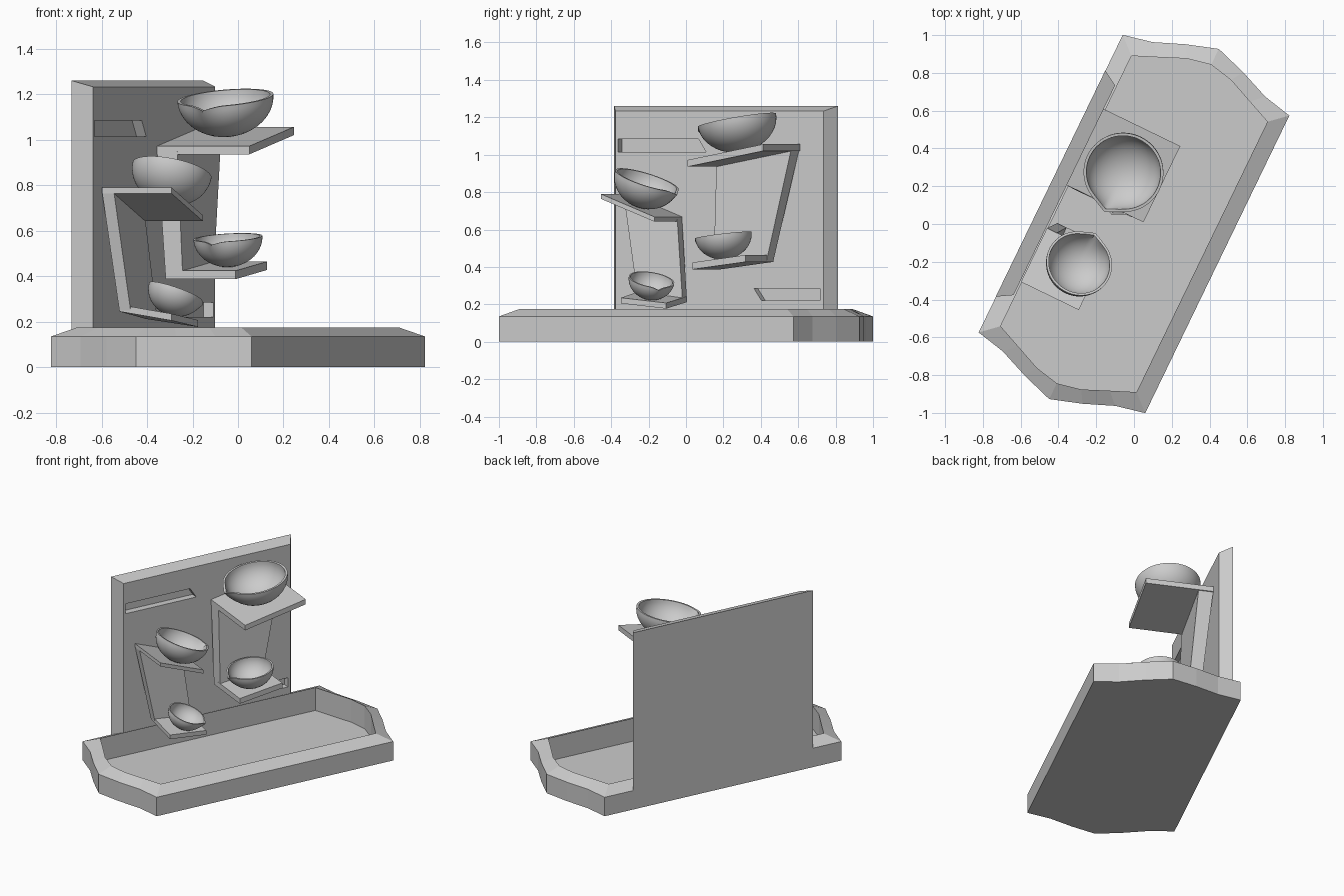
import bpy, bmesh, math
from mathutils import Vector, Matrix

if "Cube" in bpy.data.objects:
    bpy.data.objects.remove(bpy.data.objects["Cube"])

# Everything is built in a local frame (X = out from the wall, Y = along the wall), then turned
TURN = Matrix.Rotation(math.radians(-25.84), 4, 'Z')


def make(name, verts, faces, smooth=False):
    me = bpy.data.meshes.new(name)
    me.from_pydata([tuple(v) for v in verts], [], faces)
    bm = bmesh.new()
    bm.from_mesh(me)
    bmesh.ops.recalc_face_normals(bm, faces=bm.faces)
    bm.to_mesh(me)
    bm.free()
    ob = bpy.data.objects.new(name, me)
    bpy.context.collection.objects.link(ob)
    ob.matrix_world = TURN
    if smooth:
        bpy.ops.object.select_all(action='DESELECT')
        ob.select_set(True)
        bpy.context.view_layer.objects.active = ob
        bpy.ops.object.shade_smooth_by_angle(angle=math.radians(40))
    return ob


def loft(name, rings, smooth=False):
    """Skin a list of equal-length rings and cap both ends."""
    n = len(rings[0])
    verts = [p for ring in rings for p in ring]
    faces = [(k * n + i, k * n + (i + 1) % n, (k + 1) * n + (i + 1) % n, (k + 1) * n + i)
             for k in range(len(rings) - 1) for i in range(n)]
    faces += [tuple(range(n)), tuple(range(len(verts) - n, len(verts)))]
    return make(name, verts, faces, smooth)


# Tray with scalloped ends, sloping rim and sunken floor
def outline(half, z):
    end = [(-v, u) for v, u in reversed(half[1:])] + half
    return [(v, u, z) for v, u in end] + [(-v, -u, z) for v, u in end]


outer = [(0, 1.03), (.17, .975), (.33, .91), (.49, .875)]
inner = [(0, .937), (.13, .91), (.27, .85), (.40, .795)]
loft("tray", [outline(outer, 0), outline(outer, .135), outline(inner, .175), outline(inner, .012)])


# Back panel, bevelled toward the front
def rect(v, hw, z0, z1):
    return [(v, -hw, z0), (v, hw, z0), (v, hw, z1), (v, -hw, z1)]


panel = loft("back_panel", [rect(-.491, .665, .05, 1.26), rect(-.41, .617, .05, 1.233)])

# Two slots cut into the panel, each with one slanted end
slots = [[(-.602, 1.015), (-.08, 1.015), (-.125, 1.085), (-.602, 1.085)],
         [(.25, .22), (.598, .22), (.598, .285), (.205, .285)]]
for prof in slots:
    cutter = loft("slot_cutter", [[(v, u, z) for u, z in prof] for v in (-.457, -.35)])
    cutter.hide_render = True
    mod = panel.modifiers.new("slot", 'BOOLEAN')
    mod.operation, mod.solver, mod.object = 'DIFFERENCE', 'EXACT', cutter
    bpy.context.view_layer.objects.active = panel
    bpy.ops.object.modifier_apply(modifier=mod.name)
    bpy.data.objects.remove(cutter)


# Shelf: v range, u range, top heights at (back-left, front-left, front-right, back-right)
def shelf(name, v, u, zs, thick):
    plan = [(v[0], u[0]), (v[1], u[0]), (v[1], u[1]), (v[0], u[1])]
    loft(name, [[(a, b, z - d) for (a, b), z in zip(plan, zs)] for d in (thick, 0)])


# Upright plate joining an upper and a lower shelf; ends are (v0, v1, u0, u1, z_left, z_right)
def upright(name, low, high):
    loft(name, [[(a, c, zl), (b, c, zl), (b, d, zr), (a, d, zr)]
                for a, b, c, d, zl, zr in (low, high)])


shelf("right_upper_shelf", (-.41, .041), (.03, .478), (.972, .972, 1.056, 1.056), .036)
shelf("right_lower_shelf", (-.367, -.025), (.027, .342), (.424, .424, .464, .464), .037)
upright("right_upright", (-.367, -.283, .027, .342, .395, .435),
        (-.41, -.312, .03, .478, .96, 1.045))
shelf("left_upper_shelf", (-.405, -.065), (-.537, -.22), (.79, .79, .668, .668), .026)
shelf("left_lower_shelf", (-.367, -.112), (-.44, -.172), (.275, .235, .207, .242), .03)
upright("left_upright", (-.367, -.312, -.44, -.172, .25, .22),
        (-.405, -.347, -.537, -.22, .775, .655))


# Pouring bowl: rim centre, radius, depth, downhill slope (v, u), spout direction (v, u)
def bowl(name, centre, r, d, slope, spout):
    seg, th = 64, .07 * r
    z_ax = Vector((slope[0], slope[1], 1)).normalized()
    x_ax = Vector((spout[0], spout[1], 0))
    x_ax = (x_ax - z_ax * x_ax.dot(z_ax)).normalized()
    y_ax = z_ax.cross(x_ax)
    c = Vector(centre)
    beak = math.radians(27)

    def ring(rad, z):
        w = max(0, 1 + z / d) ** 3
        pts = []
        for i in range(seg):
            a = 2 * math.pi * i / seg
            near = max(0, beak - min(a, 2 * math.pi - a))
            k = (1 / math.cos(near) - 1) * w
            pts.append(c + (x_ax * math.cos(a) + y_ax * math.sin(a)) * rad * (1 + k)
                       + z_ax * (z - k * .7 * d))
        return pts

    arc = [math.radians(t) for t in (4, 12, 21, 30, 39, 48, 57, 66, 75, 83, 90)]
    rings = [ring(r * math.sin(t), -d * math.cos(t)) for t in arc]
    rings += [ring((r - th) * math.sin(t), -(d - th) * math.cos(t)) for t in reversed(arc)]
    loft(name, rings, True)


bowl("right_upper_bowl", (-.169, .221, 1.185), .212, .172, (0, -.19), (0, -1))
bowl("right_lower_bowl", (-.127, .16, .57), .152, .13, (0, -.13), (0, -1))
bowl("left_upper_bowl", (-.17, -.314, .866), .177, .155, (.05, .37), (.05, 1))
bowl("left_lower_bowl", (-.166, -.285, .332), .123, .108, (.24, .3), (.7, .7))
